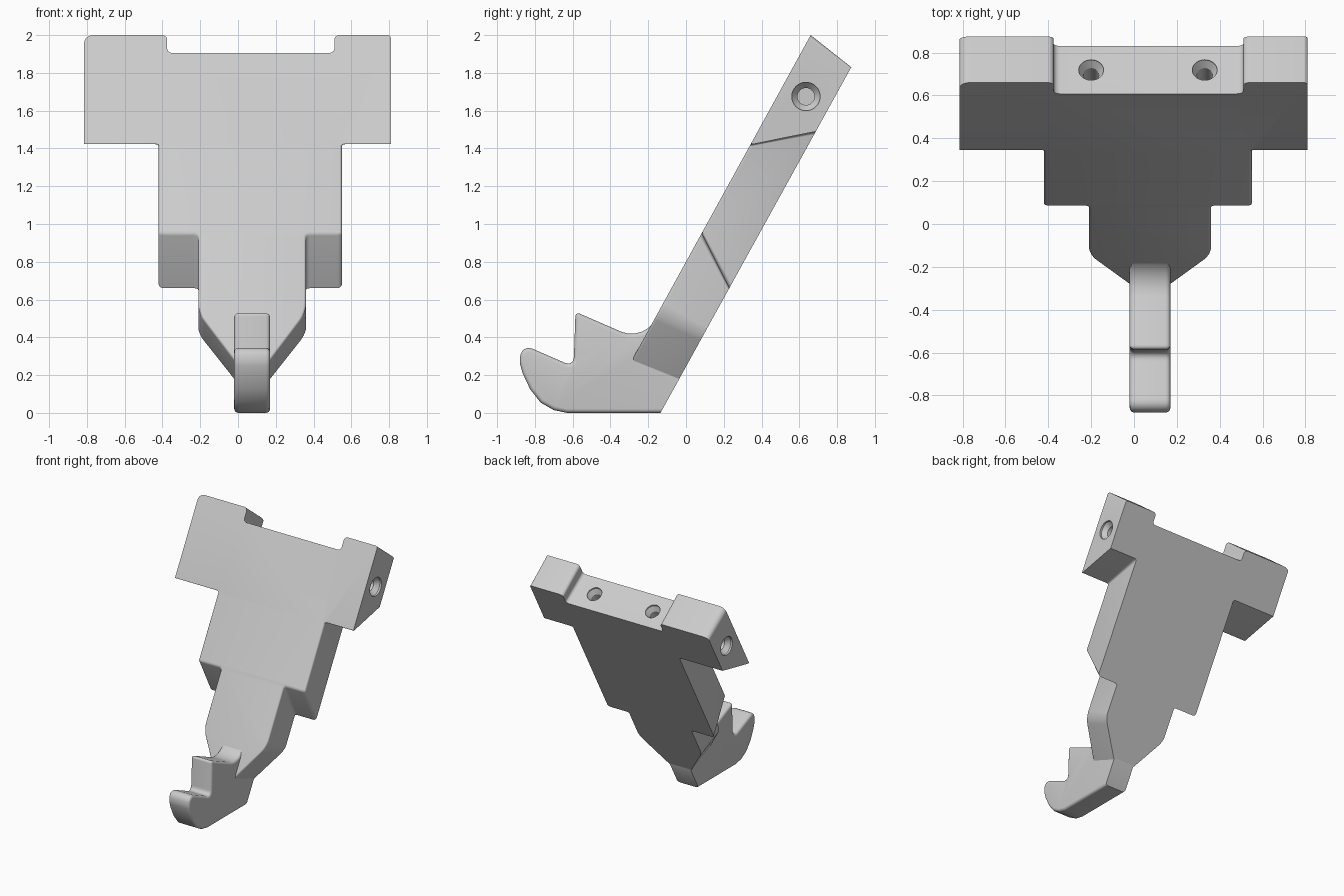
import bpy, bmesh, math
from mathutils import Vector

if "Cube" in bpy.data.objects:
    bpy.data.objects.remove(bpy.data.objects["Cube"])

grey = bpy.data.materials.new("light_grey")
grey.use_nodes = True
grey.diffuse_color = (0.6, 0.6, 0.6, 1)
grey.node_tree.nodes["Principled BSDF"].inputs["Base Color"].default_value = (0.6, 0.6, 0.6, 1)


def rounded(points, steps=5):
    """Outline with each corner replaced by a curve; last number of a point is the radius."""
    out = []
    for i, p in enumerate(points):
        corner, r = Vector(p[:-1]), p[-1]
        if r == 0:
            out.append(corner)
            continue
        before = Vector(points[i - 1][:-1]) - corner
        after = Vector(points[(i + 1) % len(points)][:-1]) - corner
        a, b = corner + before.normalized() * r, corner + after.normalized() * r
        for k in range(steps + 1):
            t = k / steps
            # middle weight close to a circular arc
            w = (1 - t) ** 2, 1.42 * t * (1 - t), t ** 2
            out.append((a * w[0] + corner * w[1] + b * w[2]) / sum(w))
    return out


def loft(ring_a, ring_b):
    """Closed solid between two rings with the same number of points."""
    bm = bmesh.new()
    a = [bm.verts.new(p) for p in ring_a]
    b = [bm.verts.new(p) for p in ring_b]
    bm.faces.new(a)
    bm.faces.new(b[::-1])
    n = len(a)
    for i in range(n):
        j = (i + 1) % n
        bm.faces.new((a[j], a[i], b[i], b[j]))
    bmesh.ops.recalc_face_normals(bm, faces=bm.faces)
    rim_a = [bm.edges.get((a[i - 1], a[i])) for i in range(n)]
    rim_b = [bm.edges.get((b[i - 1], b[i])) for i in range(n)]
    return bm, rim_a, rim_b


def soften(bm, edges, width):
    bmesh.ops.bevel(bm, geom=edges, offset=width, offset_type='OFFSET', segments=4,
                    profile=0.5, affect='EDGES', clamp_overlap=False)


def make_object(name, bm):
    mesh = bpy.data.meshes.new(name)
    bm.to_mesh(mesh)
    bm.free()
    mesh.materials.append(grey)
    ob = bpy.data.objects.new(name, mesh)
    bpy.context.collection.objects.link(ob)
    return ob


def activate(ob):
    bpy.ops.object.select_all(action='DESELECT')
    ob.select_set(True)
    bpy.context.view_layer.objects.active = ob


def hole_cutter(start, direction, wide, narrow, sink, depth, sides=32):
    """Countersunk drill shape that points along direction."""
    bm = bmesh.new()
    turn = Vector(direction).to_track_quat('Z', 'Y')
    rings = []
    for r, d in ((wide, -0.06), (wide, 0.015), (narrow, sink), (narrow, depth)):
        ring = []
        for k in range(sides):
            a = 2 * math.pi * k / sides
            local = Vector((r * math.cos(a), r * math.sin(a), d))
            ring.append(bm.verts.new(Vector(start) + turn @ local))
        rings.append(ring)
    for lo, hi in zip(rings, rings[1:]):
        for k in range(sides):
            m = (k + 1) % sides
            bm.faces.new((lo[k], lo[m], hi[m], hi[k]))
    bm.faces.new(rings[0][::-1])
    bm.faces.new(rings[-1])
    bmesh.ops.recalc_face_normals(bm, faces=bm.faces)
    ob = make_object("hole_cutter", bm)
    ob.hide_render = True
    return ob


# Leaning stepped plate: x, height on front face, height on back face, corner radius
TOP, NOTCH, SHOULDER = (2.0, 1.83), (1.905, 1.75), (1.42, 1.49)
STEP, TAPER, END = (0.95, 0.66), (0.53, 0.42), (0.28, 0.18)
plate_outline = rounded([
    (-0.815, *TOP, 0.05), (-0.375, *TOP, 0.03), (-0.375, *NOTCH, 0.03),
    (0.51, *NOTCH, 0.03), (0.51, *TOP, 0.03), (0.81, *TOP, 0.02),
    (0.81, *SHOULDER, 0), (0.55, *SHOULDER, 0.02), (0.55, *STEP, 0.025),
    (0.36, *STEP, 0.02), (0.36, *TAPER, 0.06), (0.17, *END, 0),
    (-0.02, *END, 0), (-0.21, *TAPER, 0.06), (-0.21, *STEP, 0.02),
    (-0.42, *STEP, 0.025), (-0.42, *SHOULDER, 0.02), (-0.815, *SHOULDER, 0)])
front = [(x, 0.66 - (2.0 - f) * 0.55, f) for x, f, b in plate_outline]
back = [(x, 0.875 - (1.83 - b) * 0.552, b) for x, f, b in plate_outline]
bm, front_rim, back_rim = loft(front, back)
soften(bm, [e for e in front_rim if max(v.co.z for v in e.verts) < 1.45], 0.013)
plate = make_object("stepped_plate", bm)

# Countersunk holes in the notch floor and in both shoulder ends
cutters = [hole_cutter((x, 0.72, 1.83), (0, -0.483, -0.875), 0.058, 0.036, 0.05, 0.4)
           for x in (-0.2, 0.33)]
cutters += [hole_cutter((x, 0.635, 1.675), (-math.copysign(1, x), 0, 0), 0.075, 0.045, 0.05, 0.25)
            for x in (-0.815, 0.81)]
for cutter in cutters:
    mod = plate.modifiers.new("hole", 'BOOLEAN')
    mod.operation, mod.solver, mod.object = 'DIFFERENCE', 'EXACT', cutter
    activate(plate)
    bpy.ops.object.modifier_apply(modifier=mod.name)
    bpy.data.objects.remove(cutter)

# Hook foot: side outline as y, z, corner radius
hook_outline = rounded([
    (-0.135, 0, 0), (-0.03, 0.19, 0), (-0.02, 0.45, 0), (-0.1, 0.58, 0),
    (-0.15, 0.51, 0), (-0.24, 0.385, 0.11), (-0.585, 0.535, 0.025),
    (-0.595, 0.245, 0.05), (-0.86, 0.36, 0.05), (-0.885, 0.28, 0.03),
    (-0.865, 0.21, 0), (-0.825, 0.125, 0), (-0.77, 0.055, 0),
    (-0.70, 0.015, 0), (-0.63, 0, 0)])
bm, rim_a, rim_b = loft([(-0.02, y, z) for y, z in hook_outline],
                        [(0.17, y, z) for y, z in hook_outline])
soften(bm, [e for e in rim_a + rim_b if min(v.co.y for v in e.verts) < -0.145], 0.022)
hook = make_object("hook_foot", bm)

for ob in (plate, hook):
    activate(ob)
    bpy.ops.object.shade_smooth_by_angle(angle=math.radians(32))
